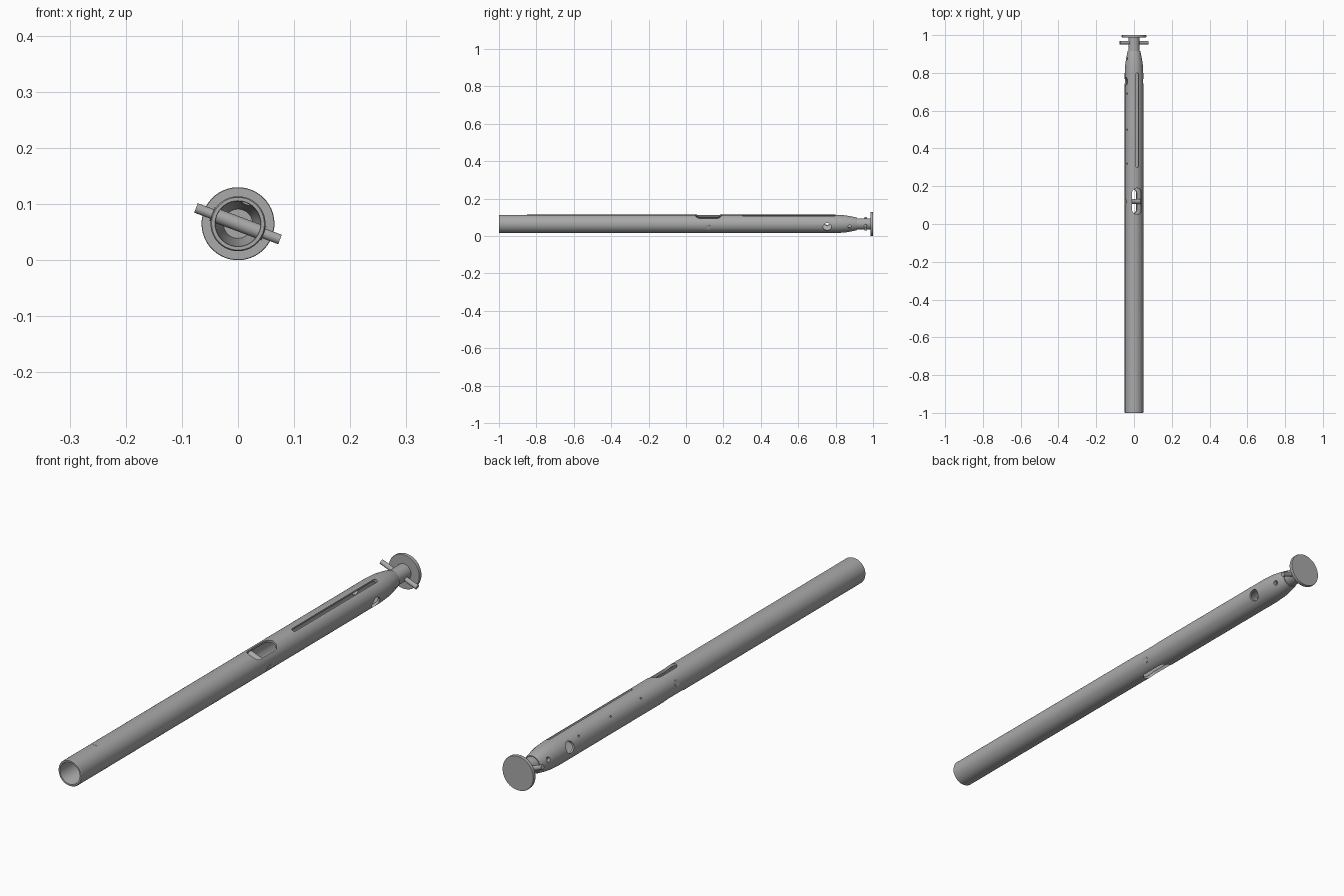
import bpy
import bmesh
import math
from mathutils import Matrix, Vector

if "Cube" in bpy.data.objects:
    bpy.data.objects.remove(bpy.data.objects["Cube"], do_unlink=True)

SEGS = 48
R = 0.049
# The tube axis runs along y; slots and pins are tilted about it
PLACE = Matrix.Translation((0, 0, 0.065)) @ Matrix.Rotation(math.radians(20.6), 4, 'Y')

metal = bpy.data.materials.new("grey metal")
metal.use_nodes = True
GREY = (0.40, 0.40, 0.40, 1)
metal.diffuse_color = GREY
metal.node_tree.nodes["Principled BSDF"].inputs["Base Color"].default_value = GREY


def finish(name, bm, place=PLACE):
    bmesh.ops.recalc_face_normals(bm, faces=bm.faces)
    bm.transform(place)
    mesh = bpy.data.meshes.new(name)
    bm.to_mesh(mesh)
    bm.free()
    mesh.materials.append(metal)
    obj = bpy.data.objects.new(name, mesh)
    bpy.context.collection.objects.link(obj)
    return obj


def lathe(name, profile):
    """Revolve a (y, radius) profile around the y axis; zero radius closes an end."""
    bm = bmesh.new()
    verts = [bm.verts.new((r, y, 0)) for y, r in profile]
    edges = [bm.edges.new(pair) for pair in zip(verts, verts[1:])]
    if profile[0][1] > 0:
        edges.append(bm.edges.new((verts[-1], verts[0])))
    bmesh.ops.spin(bm, geom=verts + edges, cent=(0, 0, 0), axis=(0, 1, 0),
                   angle=math.tau, steps=SEGS)
    bmesh.ops.remove_doubles(bm, verts=bm.verts, dist=1e-5)
    return finish(name, bm)


def rod(name, y, radius, start, end, angle=0):
    """Cylinder lying across the tube, from start to end along the tilted x axis."""
    bm = bmesh.new()
    bmesh.ops.create_cone(bm, cap_ends=True, segments=24, radius1=radius,
                          radius2=radius, depth=end - start)
    bm.transform(Matrix.Rotation(angle, 4, 'Y')
                 @ Matrix.Translation(((start + end) / 2, y, 0))
                 @ Matrix.Rotation(math.pi / 2, 4, 'Y'))
    return finish(name, bm)


def slot(name, y0, y1, half, z0, z1):
    """Round-ended prism standing across the tube."""
    bm = bmesh.new()
    outline = []
    for centre, first in ((y1 - half, 0), (y0 + half, math.pi)):
        for i in range(13):
            a = first + math.pi * i / 12
            outline.append(bm.verts.new((half * math.cos(a), centre + half * math.sin(a), z0)))
    face = bm.faces.new(outline)
    top = bmesh.ops.extrude_face_region(bm, geom=[face])["geom"]
    bmesh.ops.translate(bm, vec=Vector((0, 0, z1 - z0)),
                        verts=[v for v in top if isinstance(v, bmesh.types.BMVert)])
    return finish(name, bm)


def select_only(obj):
    bpy.ops.object.select_all(action='DESELECT')
    obj.select_set(True)
    bpy.context.view_layer.objects.active = obj


def cut(target, cutter):
    cutter.hide_render = True
    select_only(target)
    mod = target.modifiers.new("cut", 'BOOLEAN')
    mod.operation = 'DIFFERENCE'
    mod.solver = 'EXACT'
    mod.object = cutter
    bpy.ops.object.modifier_apply(modifier=mod.name)
    bpy.data.objects.remove(cutter, do_unlink=True)


# Hollow tube with tapered shoulder and closed far end
tube = lathe("tube", [
    (0.915, 0), (0.915, 0.033), (0.905, 0.036), (0.88, 0.041), (0.85, 0.046),
    (0.80, R), (-0.997, R), (-1, 0.047), (-1, 0.041), (-0.997, 0.040),
    (0.78, 0.040), (0.82, 0.034), (0.89, 0.026), (0.89, 0)])

# Wide slot through both walls and long narrow slot in the upper wall
cut(tube, slot("wide_slot_cutter", 0.05, 0.19, 0.027, -0.1, 0.1))
cut(tube, slot("long_slot_cutter", 0.30, 0.80, 0.008, 0.0, 0.1))

# Round holes across the tube
cut(tube, rod("large_hole_cutter", 0.755, 0.022, -0.1, 0.1))
cut(tube, rod("small_hole_cutter", 0.875, 0.009, -0.1, 0.1))
for y in (0.32, 0.50, 0.69):
    cut(tube, rod("tiny_hole_cutter", y, 0.004, -0.1, -0.02, math.radians(21)))

# Shallow flat along the top of the open end
bm = bmesh.new()
bmesh.ops.create_cube(bm, size=1, matrix=Matrix.Translation((0, -0.95, 0.122))
                      @ Matrix.Diagonal((0.2, 0.2, 0.018, 1)))
cut(tube, finish("flat_cutter", bm, Matrix.Identity(4)))

# Neck, end disc and cross pins
parts = [
    tube,
    lathe("neck", [(0.90, 0), (0.90, 0.030), (0.989, 0.030), (0.989, 0)]),
    lathe("end_disc", [(0.987, 0), (0.987, 0.064), (0.989, 0.065),
                       (0.998, 0.065), (1.0, 0.064), (1.0, 0)]),
    rod("inner_cross_bar", 0.12, 0.013, -0.0495, 0.0495),
    rod("outer_cross_pin", 0.96, 0.009, -0.080, 0.080),
]
for part in parts:
    select_only(part)
    bpy.ops.object.shade_smooth_by_angle(angle=math.radians(30))
